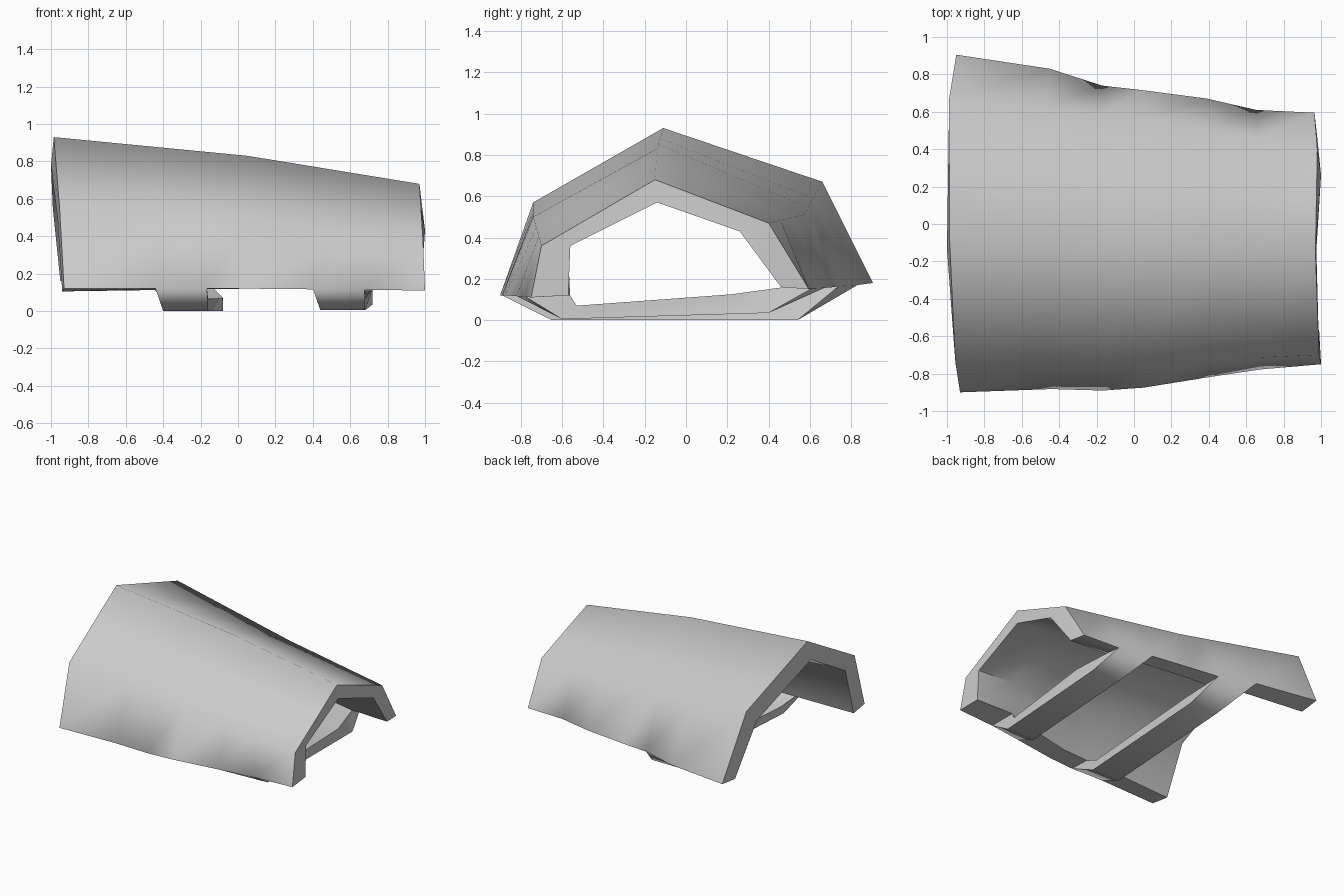
import bpy, bmesh, math
from mathutils import Vector

cube = bpy.data.objects.get("Cube")
if cube:
    bpy.data.objects.remove(cube, do_unlink=True)

grey = bpy.data.materials.new("plain grey")
grey.use_nodes = True
colour = (0.6, 0.6, 0.6, 1)
grey.diffuse_color = colour
grey.node_tree.nodes["Principled BSDF"].inputs["Base Color"].default_value = colour


def section(outer_x, inner_x, outer, inner):
    """Arched cross-section: outer points front to back, inner points returning."""
    ring = [Vector((x, y, z)) for x, (y, z) in zip(outer_x, outer)]
    return ring + [Vector((x, y, z)) for x, (y, z) in zip(inner_x, inner)][::-1]


# Wide end, middle and narrow end of the arch
keys = [
    section((-0.93, -0.955, -0.985, -0.99, -0.95), (-0.94, -0.965, -1.0, -0.99, -0.95),
            ((-0.90, 0.12), (-0.74, 0.57), (-0.11, 0.93), (0.66, 0.67), (0.905, 0.18)),
            ((-0.75, 0.105), (-0.61, 0.50), (-0.13, 0.78), (0.53, 0.55), (0.745, 0.16))),
    section((0.05,) * 5, (0.05,) * 5,
            ((-0.875, 0.12), (-0.74, 0.50), (-0.14, 0.83), (0.57, 0.51), (0.715, 0.16)),
            ((-0.72, 0.12), (-0.60, 0.43), (-0.14, 0.69), (0.43, 0.45), (0.58, 0.16))),
    section((1.0, 0.99, 0.97, 0.98, 0.965), (0.99, 0.985, 0.975, 1.0, 0.98),
            ((-0.75, 0.11), (-0.70, 0.36), (-0.15, 0.68), (0.40, 0.47), (0.595, 0.15)),
            ((-0.57, 0.12), (-0.56, 0.36), (-0.14, 0.57), (0.26, 0.43), (0.46, 0.16))),
]

# Stations along the arch: position between keys, then the shifts of the
# front rim outside and inside, and of the back rim
stations = [(0, 0, 0, 0), (0.5, 0.005, 0.005, 0.02), (0.78, -0.01, 0, -0.017), (1, 0, 0, 0),
            (1.37, 0.01, 0.02, 0), (1.66, 0.015, 0.06, -0.026), (2, 0, 0, 0)]

bm = bmesh.new()
rings = []
for u, front, front_inner, back in stations:
    k = min(int(u), 1)
    points = [a.lerp(b, u - k) for a, b in zip(keys[k], keys[k + 1])]
    for i, shift in ((0, front), (9, front_inner), (4, back), (5, back)):
        points[i].y += shift
    rings.append([bm.verts.new(p) for p in points])


def bridge(a, b):
    """Quads between two open rows of vertices."""
    for i in range(len(a) - 1):
        bm.faces.new((a[i], a[i + 1], b[i + 1], b[i]))


# Straps by the station they start at: front and back x ranges, outer and inner profile
straps = {
    1: (((-0.40, -0.16), (-0.32, -0.08)),
        ((-0.65, 0), (0.54, 0)), ((-0.61, 0.065), (0.48, 0.07))),
    4: (((0.44, 0.68), (0.48, 0.72)),
        ((-0.60, 0.005), (0.40, 0.035)), ((-0.53, 0.07), (0.22, 0.125))),
}
blended = []

for s, (a, b) in enumerate(zip(rings, rings[1:])):
    bridge(a[:5], b[:5])
    bridge(a[5:], b[5:])
    if s not in straps:
        # plain bottom rims
        bridge(a[4:6], b[4:6])
        bridge([a[9], a[0]], [b[9], b[0]])
        continue
    # strap running from the front rim to the back rim
    ranges, outer, inner = straps[s]
    rows = []
    for side, ring in enumerate((a, b)):
        for profile, first, last in ((outer, 0, 4), (inner, 9, 5)):
            mid = [bm.verts.new((r[side], y, z)) for r, (y, z) in zip(ranges, profile)]
            rows.append([ring[first]] + mid + [ring[last]])
    bridge(rows[0], rows[2])
    bridge(rows[1], rows[3])
    bridge(rows[0], rows[1])
    bridge(rows[2], rows[3])
    blended += [(a[0], b[0]), (a[4], b[4])]

# End faces
for ring in (rings[0], rings[-1]):
    bridge(ring[:5], ring[:4:-1])
bmesh.ops.recalc_face_normals(bm, faces=bm.faces)

# Smooth shading with sharp rims; straps flow softly out of the arch
for face in bm.faces:
    face.smooth = True
for edge in bm.edges:
    edge.smooth = edge.calc_face_angle(0) < math.radians(60)
for pair in blended:
    bm.edges.get(pair).smooth = True

mesh = bpy.data.meshes.new("arched_guard_with_straps")
bm.to_mesh(mesh)
bm.free()
mesh.materials.append(grey)
guard = bpy.data.objects.new("arched_guard_with_straps", mesh)
bpy.context.collection.objects.link(guard)
